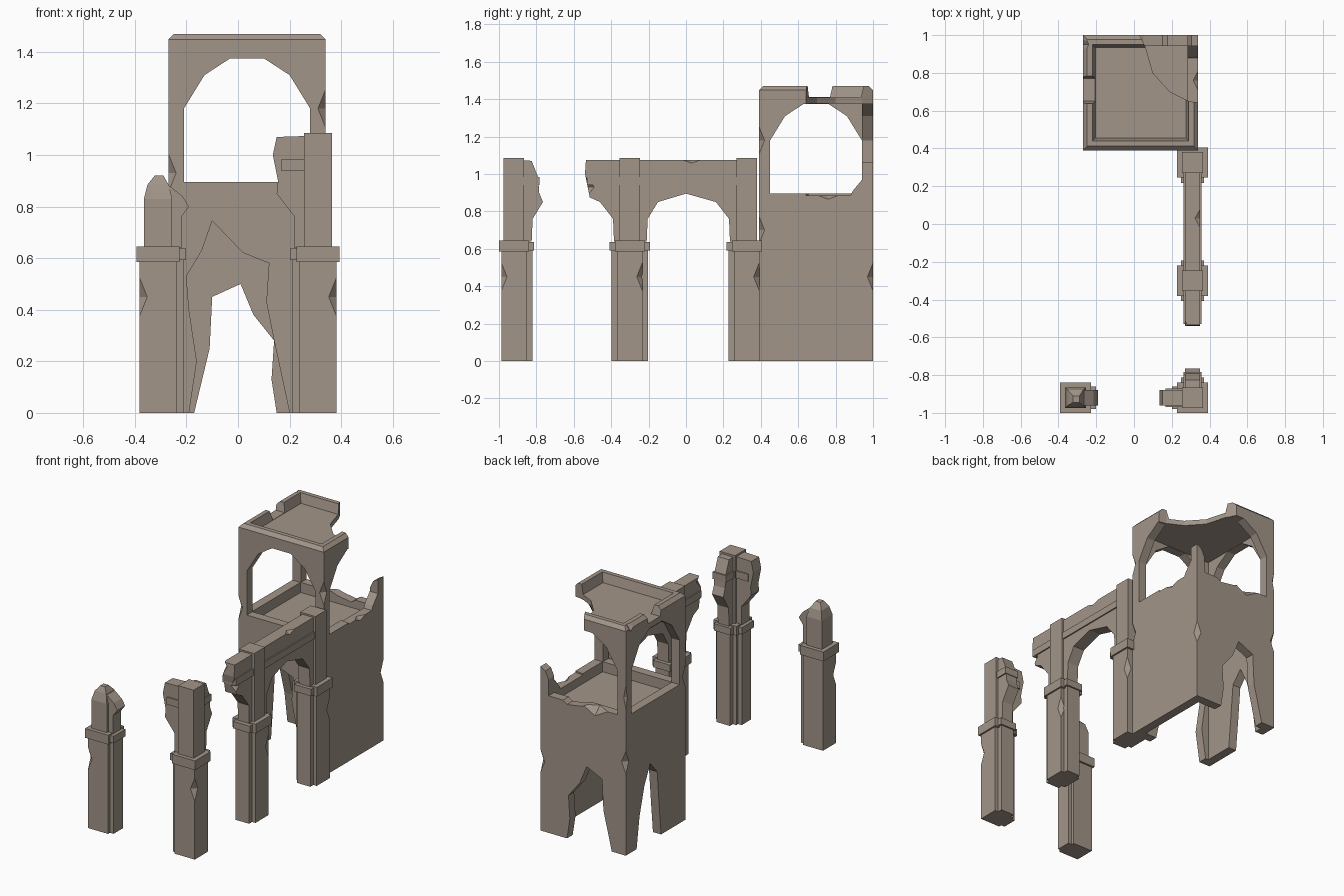
import bpy, bmesh
from mathutils import Vector

if "Cube" in bpy.data.objects:
    bpy.data.objects.remove(bpy.data.objects["Cube"])

stone = bpy.data.materials.new("weathered_stone")
stone.diffuse_color = (0.36, 0.30, 0.25, 1)
stone.use_nodes = True
stone.node_tree.nodes["Principled BSDF"].inputs["Base Color"].default_value = stone.diffuse_color


def finish(bm, name):
    bmesh.ops.recalc_face_normals(bm, faces=bm.faces)
    me = bpy.data.meshes.new(name)
    bm.to_mesh(me)
    bm.free()
    me.materials.append(stone)
    ob = bpy.data.objects.new(name, me)
    bpy.context.collection.objects.link(ob)
    return ob


def prism(name, pts, axis, lo, hi):
    """Extrude a profile: x takes (y,z), y takes (x,z), z takes (x,y)."""
    i = "xyz".index(axis)
    bm = bmesh.new()
    rows = []
    for d in (lo, hi):
        row = []
        for p in pts:
            c = list(p)
            c.insert(i, d)
            row.append(bm.verts.new(c))
        rows.append(row)
        bm.faces.new(row)
    n = len(pts)
    for k in range(n):
        bm.faces.new((rows[0][k], rows[0][(k + 1) % n], rows[1][(k + 1) % n], rows[1][k]))
    return finish(bm, name)


def box(name, x0, x1, y0, y1, z0, z1, taper=0.0, shift=(0, 0)):
    """Box whose top is inset by taper and moved by shift."""
    bm = bmesh.new()
    bmesh.ops.create_cube(bm, size=1)
    for v in bm.verts:
        sx, sy, up = v.co.x * 2, v.co.y * 2, v.co.z > 0
        t = taper if up else 0
        v.co = Vector(((x0 + x1) / 2 + sx * ((x1 - x0) / 2 - t) + (shift[0] if up else 0),
                       (y0 + y1) / 2 + sy * ((y1 - y0) / 2 - t) + (shift[1] if up else 0),
                       z1 if up else z0))
    return finish(bm, name)


def chip(x, y, z, rx=0.03, ry=0.03, rz=0.075):
    """Octahedron cutter for a chipped edge."""
    bm = bmesh.new()
    bmesh.ops.create_uvsphere(bm, u_segments=4, v_segments=2, radius=1)
    for v in bm.verts:
        v.co = Vector((x + v.co.x * rx, y + v.co.y * ry, z + v.co.z * rz))
    return finish(bm, "chip_cutter")


def carve(ob, cutters):
    for c in cutters:
        c.hide_render = True
        m = ob.modifiers.new("cut", 'BOOLEAN')
        m.operation, m.solver, m.object = 'DIFFERENCE', 'EXACT', c
    bpy.context.view_layer.update()
    dg = bpy.context.evaluated_depsgraph_get()
    me = bpy.data.meshes.new_from_object(ob.evaluated_get(dg))
    ob.modifiers.clear()
    ob.data = me
    for c in cutters:
        bpy.data.objects.remove(c)


# ---- Tower: one block, carved out ----
X0, X1, Y0, Y1 = -0.27, 0.34, 0.39, 1.0
T = 0.058
tower = box("tower", X0, X1, Y0, Y1, 0, 1.47)
bm = bmesh.new()
bm.from_mesh(tower.data)
bmesh.ops.bevel(bm, geom=[e for e in bm.edges if all(v.co.z > 1.4 for v in e.verts)],
                offset=0.022, segments=1, affect='EDGES', profile=0.5)
bm.to_mesh(tower.data)
bm.free()

arch = [(-0.245, 0.895), (-0.245, 1.18), (-0.165, 1.31), (-0.065, 1.375),
        (0.065, 1.375), (0.165, 1.31), (0.245, 1.18), (0.245, 0.895)]
front_hole = [(0.2, -0.1), (0.2, 0), (0.14, 0.28), (0.11, 0.43), (0.12, 0.58), (0.02, 0.62),
              (-0.1, 0.745), (-0.14, 0.63), (-0.2, 0.53), (-0.19, 0.4), (-0.16, 0.2),
              (-0.19, 0), (-0.19, -0.1)]
back_hole = [(0.15, -0.1), (0.15, 0), (0.13, 0.13), (0.14, 0.28), (0.06, 0.38), (0.01, 0.5),
             (-0.1, 0.45), (-0.11, 0.25), (-0.17, 0), (-0.17, -0.1)]
side_hole = [(0.64, -0.1), (0.64, 0), (0.66, 0.2), (0.68, 0.42), (0.75, 0.5), (0.81, 0.38),
             (0.86, 0.2), (0.89, 0), (0.89, -0.1)]
break_plan = [(0.03, 1.1), (0.03, 1.0), (0.06, 0.94), (0.1, 0.8), (0.19, 0.7),
              (0.29, 0.65), (0.36, 0.64), (0.45, 0.64), (0.45, 1.1)]
inner = (X0 + T, X1 - T, Y0 + T, Y1 - T)
carve(tower, [
    box("lower_room_cutter", *inner, -0.1, 0.76),
    box("upper_room_cutter", *inner, 0.83, 1.377),
    prism("arch_cutter", [(x + 0.035, z) for x, z in arch], 'y', 0.3, 1.1),
    prism("arch_cutter", [(y + 0.695, z) for y, z in arch], 'x', -0.4, 0.45),
    box("roof_cutter", X0 + 0.065, X1 - 0.065, Y0 + 0.065, Y1 - 0.065, 1.41, 1.5, -0.022),
    prism("corner_break_cutter", break_plan, 'z', 0.885, 1.6),
    prism("rim_gap_cutter", [(0.65, 1.412), (0.63, 1.5), (0.79, 1.5), (0.77, 1.412)], 'x', -0.4, -0.2),
    prism("front_hole_cutter", front_hole, 'y', 0.3, 0.6),
    prism("back_hole_cutter", back_hole, 'y', 0.8, 1.1),
    prism("side_hole_cutter", side_hole, 'x', -0.4, -0.1),
    prism("back_sill_cutter", [(0.0, 0.9), (0.05, 0.88), (0.15, 0.865), (0.2, 0.9)], 'y', 0.9, 1.1),
    chip(-0.05, 1.0, 0.895, 0.09, 0.05, 0.05), chip(X1, 0.76, 0.895, 0.04, 0.08, 0.03),
    chip(X1, Y0, 1.18), chip(X1, Y0, 0.7), chip(X1, Y1, 0.45),
    chip(X0, Y1, 0.6), chip(X0, Y0, 0.93), chip(X0, Y1, 1.02, 0.015, 0.015),
    chip(X0, 0.95, 1.47, 0.03, 0.06, 0.04),
])
# Stub left at the broken corner
prism("corner_stub", [(X1 - T, 0.87), (X1, 0.87), (X1, 1.06), (X1 - 0.035, 1.04), (X1 - T, 0.99)],
      'y', Y1 - T, Y1)
prism("corner_stub_foot", [(Y1 - T, 0.87), (Y1 - T, 0.97), (Y1 - T - 0.05, 0.91), (Y1 - T - 0.07, 0.87)],
      'x', X1 - T, X1)


# ---- Pillars: core, capital, upper shaft and half-columns ----
def pillar(name, cx, cy, top, sides, corner):
    parts = [(0.072, 0, 0.6)]
    core = box(name + "_base", cx - 0.072, cx + 0.072, cy - 0.067, cy + 0.067, 0, 0.6)
    carve(core, [chip(cx + 0.072 * corner[0], cy + 0.067 * corner[1], 0.45)])
    box(name + "_capital", cx - 0.083, cx + 0.083, cy - 0.08, cy + 0.08, 0.585, 0.645)
    box(name + "_shaft", cx - 0.055, cx + 0.055, cy - 0.055, cy + 0.055, 0.645, top)
    for dx, dy in sides:
        for tag, half, reach, z0, z1 in (("half_column", 0.048, 0.098, 0, 0.6),
                                         ("half_capital", 0.06, 0.108, 0.592, 0.637)):
            ax, ay = cx + dx * reach, cy + dy * reach
            wx, wy = (0, half) if dx else (half, 0)
            box(f"{name}_{tag}", min(cx, ax) - wx, max(cx, ax) + wx,
                min(cy, ay) - wy, max(cy, ay) + wy, z0, z1)


pillar("tower_pillar", 0.31, 0.325, 1.085, [(0, -1)], (1, 1))
pillar("middle_pillar", 0.31, -0.3, 1.085, [(0, -1), (0, 1)], (1, 1))
pillar("front_right_pillar", 0.31, -0.92, 1.085, [(0, 1), (-1, 0)], (1, -1))
pillar("front_left_pillar", -0.31, -0.92, 0.83, [(1, 0)], (-1, -1))

# ---- Arch wall along the right side, broken past the middle pillar ----
arcade = [(-0.535, 1.075), (-0.54, 1.0), (-0.515, 0.875), (-0.46, 0.85), (-0.39, 0.76),
          (-0.385, 0.64), (-0.21, 0.64), (-0.205, 0.76), (-0.15, 0.85), (0.0, 0.895),
          (0.16, 0.85), (0.23, 0.76), (0.235, 0.64), (0.3, 0.64), (0.3, 1.075)]
wall = prism("arcade_wall", arcade, 'x', 0.27, 0.35)
carve(wall, [chip(0.355, 0.03, 1.08, 0.04, 0.07, 0.025), chip(0.35, -0.54, 0.93, 0.04, 0.05, 0.06),
             chip(0.27, -0.54, 1.05, 0.03, 0.05, 0.05)])
box("arcade_band", 0.262, 0.358, -0.53, 0.3, 0.94, 0.985)

# ---- Arch stumps on the front pillars ----
prism("right_stump_back", [(-0.9, 0.64), (-0.825, 0.64), (-0.82, 0.76), (-0.765, 0.85), (-0.785, 0.9),
                           (-0.79, 0.98), (-0.825, 1.07), (-0.9, 1.075)], 'x', 0.27, 0.35)
box("right_stump_band", 0.262, 0.358, -0.9, -0.783, 0.94, 0.985)
prism("right_stump_side", [(0.3, 0.64), (0.22, 0.64), (0.22, 0.76), (0.15, 0.85), (0.155, 0.9),
                           (0.135, 1.0), (0.15, 1.07), (0.3, 1.075)], 'y', -0.96, -0.88)
box("right_stump_side_band", 0.168, 0.3, -0.968, -0.872, 0.938, 0.985)
prism("left_stump_side", [(-0.3, 0.64), (-0.22, 0.64), (-0.22, 0.76), (-0.19, 0.8), (-0.215, 0.84),
                          (-0.265, 0.88), (-0.3, 0.88)], 'y', -0.96, -0.88)
# Broken, tapering tip of the left pillar
box("left_tip_lower", -0.365, -0.255, -0.975, -0.865, 0.83, 0.885, 0.014)
box("left_tip_upper", -0.351, -0.269, -0.961, -0.879, 0.885, 0.92, 0.024, (0.004, -0.008))
